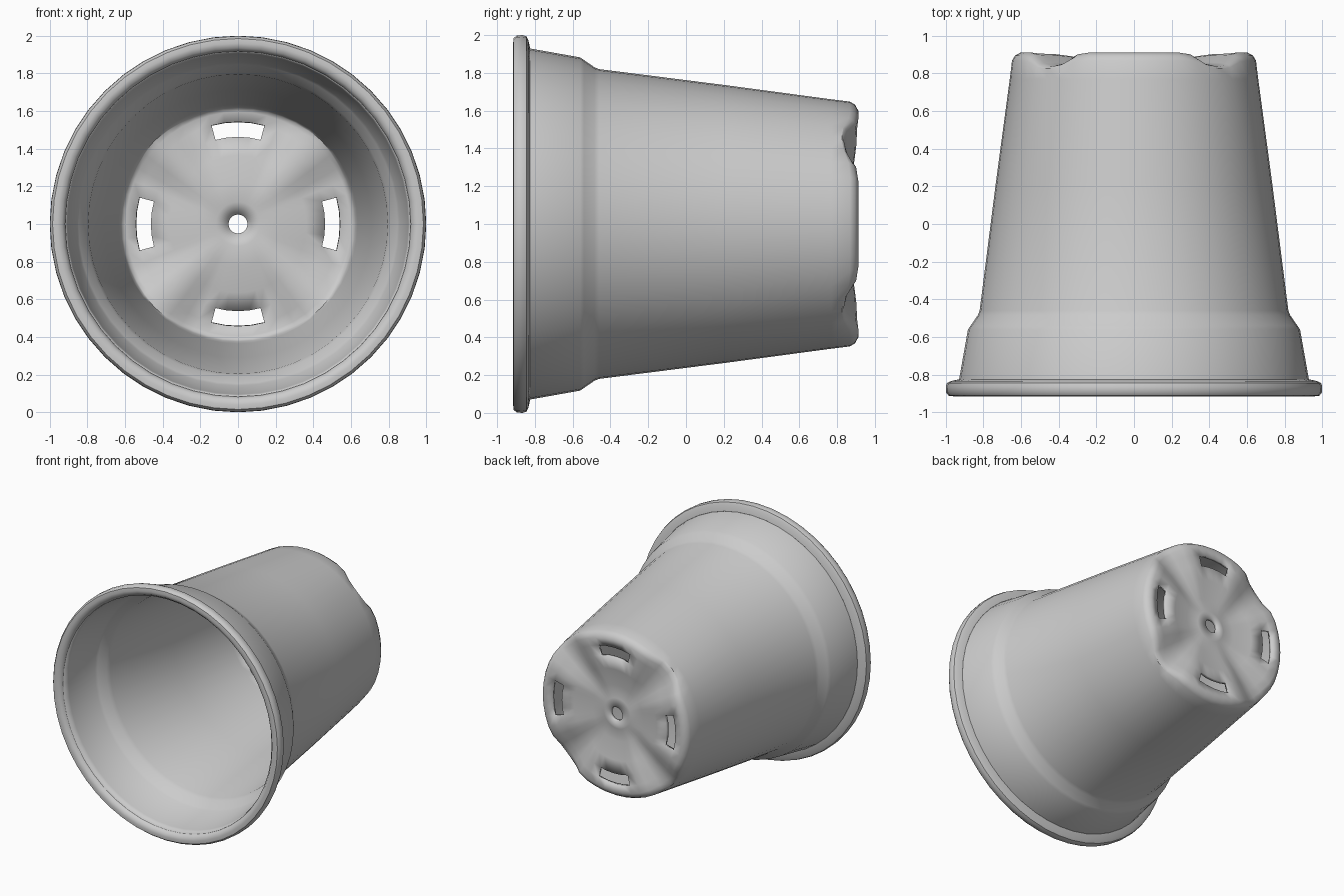
import bpy, bmesh
from math import sin, cos, pi, radians, degrees

if "Cube" in bpy.data.objects:
    bpy.data.objects.remove(bpy.data.objects["Cube"])

N = 48          # segments around the pot axis (axis runs along y, centred at z = 1)


def smooth(a, b, x):
    t = max(0.0, min(1.0, (x - a) / (b - a)))
    return t * t * (3 - 2 * t)


def foot_weight(r, ang):
    """1 on the four feet, 0 in the diagonal channels and the sunken centre."""
    off_diag = abs((degrees(ang) % 90) - 45)
    return smooth(3, 19, off_diag) * smooth(0.2, 0.42, r)


def lathe(name, rings, closed=False, hole=None):
    """rings: functions ang -> (radius, y). hole(i, k) tells which faces to omit."""
    bm = bmesh.new()
    rows = []
    for ring in rings:
        row = []
        for k in range(N):
            a = 2 * pi * k / N
            r, y = ring(a)
            row.append(bm.verts.new((r * cos(a), y, 1 + r * sin(a))))
        rows.append(row)
    last = len(rows) if closed else len(rows) - 1
    for i in range(last):
        p, q = rows[i], rows[(i + 1) % len(rows)]
        for k in range(N):
            if hole and hole(i, k):
                continue
            j = (k + 1) % N
            bm.faces.new((p[k], q[k], q[j], p[j]))
    bm.normal_update()
    bm.faces.ensure_lookup_table()
    if closed:
        bmesh.ops.recalc_face_normals(bm, faces=bm.faces[:])
    else:
        # make the outside face outward
        f = bm.faces[0]
        c = f.calc_center_median()
        if f.normal.x * c.x + f.normal.z * (c.z - 1) < 0:
            bmesh.ops.reverse_faces(bm, faces=bm.faces[:])
    me = bpy.data.meshes.new(name)
    bm.to_mesh(me)
    bm.free()
    ob = bpy.data.objects.new(name, me)
    bpy.context.collection.objects.link(ob)
    return ob


def plain(r, y):
    return lambda a: (r, y)


def base(r, low, high):
    return lambda a: (r, low + (high - low) * foot_weight(r, a))


# Side wall with stepped collar, continuing into the footed base
wall = [plain(0.94, -0.88), plain(0.93, -0.83), plain(0.882, -0.56),
        plain(0.868, -0.54), plain(0.83, -0.485), plain(0.82, -0.46),
        plain(0.735, 0.21), plain(0.66, 0.77)]
floor = [base(0.648, 0.825, 0.868), base(0.632, 0.835, 0.895),
         base(0.60, 0.84, 0.912), base(0.54, 0.845, 0.905),
         base(0.46, 0.85, 0.903), base(0.36, 0.852, 0.90),
         base(0.22, 0.856, 0.89), plain(0.12, 0.862), plain(0.055, 0.875)]
slot_row = len(wall) + 3


def slot(i, k):
    # four curved drainage slots, one in each foot
    return i == slot_row and (k + 2) % (N // 4) < 4


pot = lathe("pot_body", wall + floor, hole=slot)
mod = pot.modifiers.new("thickness", 'SOLIDIFY')
mod.thickness = 0.025
mod.offset = -1

# Rounded lip around the opening
lip = lathe("pot_rim", [plain(r, y) for r, y in [
    (0.912, -0.84), (0.918, -0.885), (0.935, -0.908), (0.96, -0.915),
    (0.985, -0.912), (0.998, -0.895), (1.0, -0.865), (0.994, -0.845),
    (0.975, -0.835), (0.93, -0.825)]], closed=True)

for ob in (pot, lip):
    bpy.ops.object.select_all(action='DESELECT')
    bpy.context.view_layer.objects.active = ob
    ob.select_set(True)
    bpy.ops.object.shade_smooth_by_angle(angle=radians(40))
